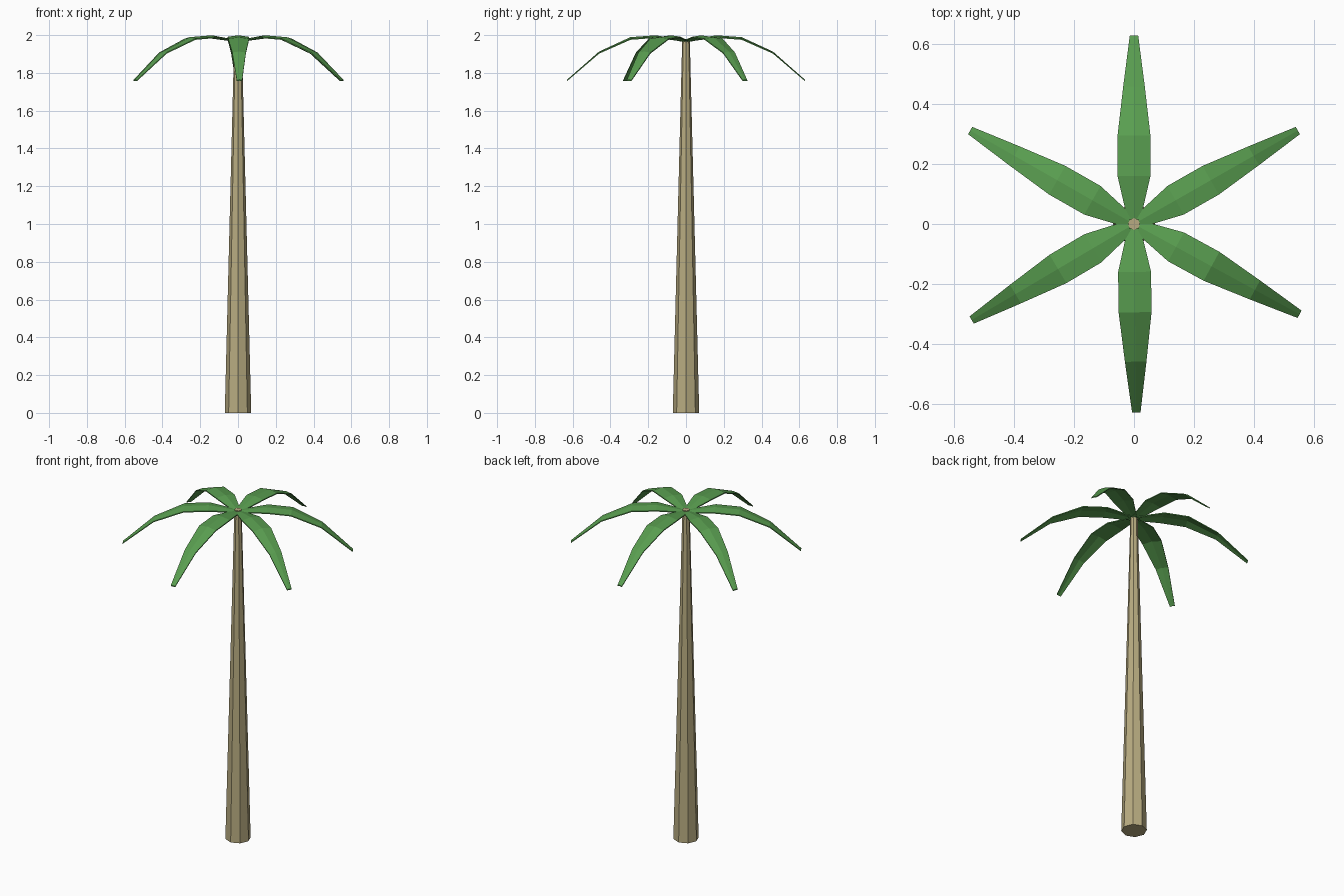
import bpy, bmesh
from math import radians

if "Cube" in bpy.data.objects:
    bpy.data.objects.remove(bpy.data.objects["Cube"])

def material(name, color):
    m = bpy.data.materials.new(name)
    m.diffuse_color = color
    m.use_nodes = True
    m.node_tree.nodes["Principled BSDF"].inputs["Base Color"].default_value = m.diffuse_color
    return m

bark = material("bark", (0.48, 0.41, 0.22, 1))
leaf = material("leaf", (0.10, 0.34, 0.08, 1))

# Trunk: tapered octagon with corners on the axes
bpy.ops.mesh.primitive_cone_add(vertices=8, radius1=0.07, radius2=0.02,
                                depth=1.98, location=(0, 0, 0.99))
trunk = bpy.context.object
trunk.name = "trunk"
trunk.data.materials.append(bark)

# Frond stations: distance out, ridge height, half width, edge drop
STATIONS = [(0.0, 1.973, 0.018, 0.003), (0.16, 1.999, 0.055, 0.008),
            (0.295, 1.989, 0.055, 0.008), (0.46, 1.913, 0.036, 0.005),
            (0.63, 1.764, 0.014, 0.002)]
THICK = 0.006

def frond_mesh():
    bm = bmesh.new()
    rings = []
    for r, z, w, drop in STATIONS:
        section = [(-w, z - drop), (0, z), (w, z - drop),
                   (w, z - drop - THICK), (0, z - THICK), (-w, z - drop - THICK)]
        rings.append([bm.verts.new((r, y, h)) for y, h in section])
    for a, b in zip(rings, rings[1:]):
        for i in range(6):
            j = (i + 1) % 6
            bm.faces.new((a[i], a[j], b[j], b[i]))
    for ring in (rings[0], rings[-1]):
        bm.faces.new(ring)
    bmesh.ops.recalc_face_normals(bm, faces=bm.faces)
    me = bpy.data.meshes.new("frond")
    bm.to_mesh(me)
    bm.free()
    me.materials.append(leaf)
    return me

# Six drooping fronds around the crown
mesh = frond_mesh()
for n, angle in enumerate((90, 150.3, 210.6, 270.7, 331.4, 29.7), 1):
    frond = bpy.data.objects.new(f"frond_{n}", mesh)
    frond.rotation_euler.z = radians(angle)
    bpy.context.collection.objects.link(frond)
